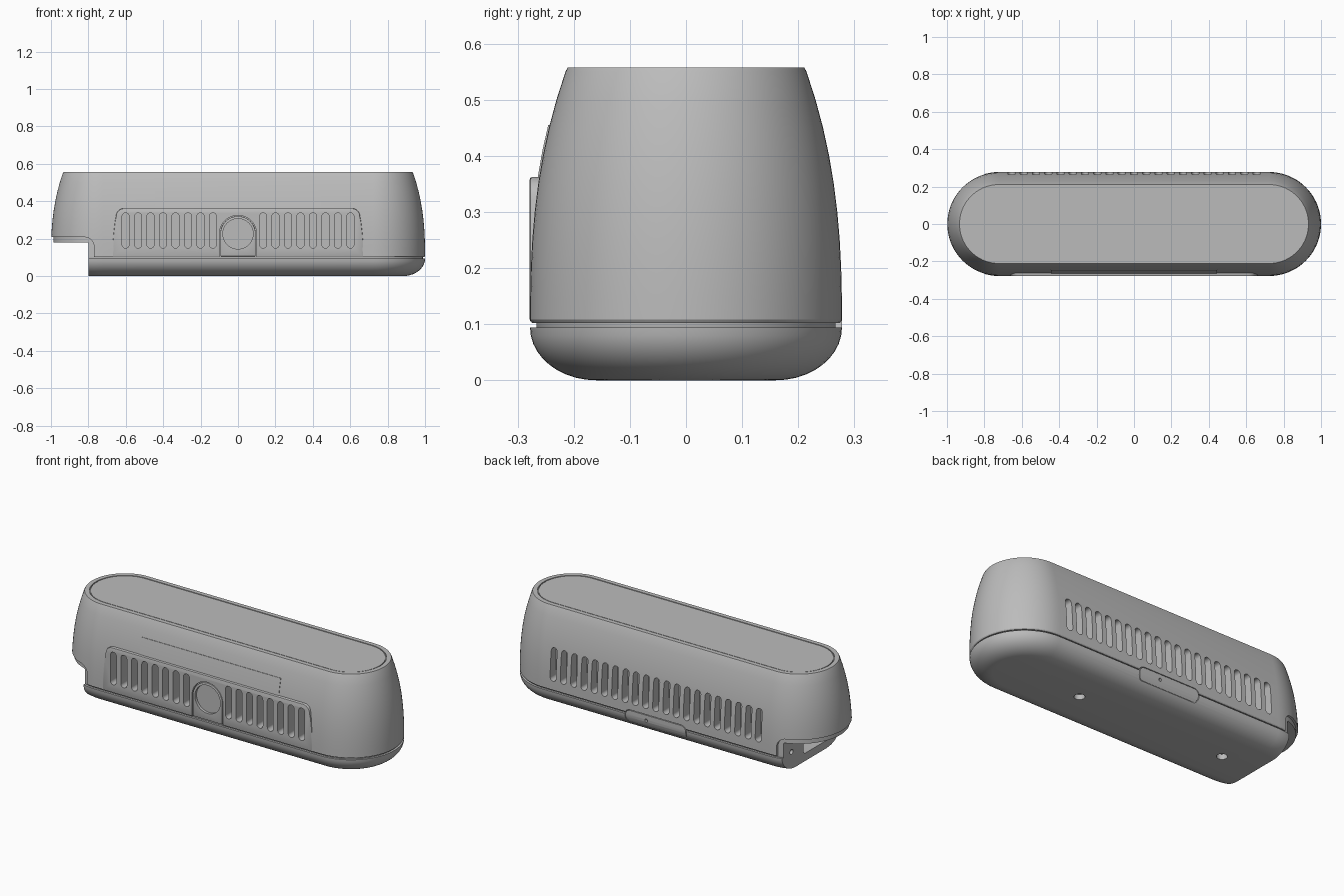
import bpy, bmesh
from math import sin, cos, pi
from mathutils import Vector

if "Cube" in bpy.data.objects:
    bpy.data.objects.remove(bpy.data.objects["Cube"])

GREY = (0.5, 0.5, 0.5, 1)
grey = bpy.data.materials.new("mid grey")
grey.diffuse_color = GREY
grey.use_nodes = True
grey.node_tree.nodes["Principled BSDF"].inputs["Base Color"].default_value = GREY

HALF = 0.722   # distance from the middle to the centre of each round end
helpers = []


def skin(name, stacks):
    """Capped skin over one or more stacks of matching rings."""
    bm = bmesh.new()
    for rings in stacks:
        rows = [[bm.verts.new(p) for p in ring] for ring in rings]
        n = len(rows[0])
        for low, high in zip(rows, rows[1:]):
            for i in range(n):
                j = (i + 1) % n
                bm.faces.new((low[i], low[j], high[j], high[i]))
        bm.faces.new(rows[0][::-1])
        bm.faces.new(rows[-1])
    bmesh.ops.recalc_face_normals(bm, faces=bm.faces)
    mesh = bpy.data.meshes.new(name)
    bm.to_mesh(mesh)
    bm.free()
    obj = bpy.data.objects.new(name, mesh)
    bpy.context.collection.objects.link(obj)
    return obj


def rounded(cu, cv, hu, hv, r, n=8):
    """Rounded rectangle outline; becomes a slot or circle at full radius."""
    pts = []
    for q, (su, sv) in enumerate(((1, 1), (-1, 1), (-1, -1), (1, -1))):
        for i in range(n + 1):
            a = (q + i / n) * pi / 2
            p = Vector((cu + su * (hu - r) + r * cos(a), cv + sv * (hv - r) + r * sin(a)))
            if not pts or min((p - pts[-1]).length, (p - pts[0]).length) > 1e-5:
                pts.append(p)
    return pts


def loft(name, profile):
    return skin(name, [[[(u, v, z) for u, v in rounded(0, 0, HALF + w, w, w, 18)]
                        for w, z in profile]])


def prism(name, outlines, a, b, axis="Y"):
    place = {"X": lambda u, v, t: (t, u, v),
             "Y": lambda u, v, t: (u, t, v),
             "Z": lambda u, v, t: (u, v, t)}[axis]
    return skin(name, [[[place(u, v, t) for u, v in o] for t in (a, b)] for o in outlines])


def cutter(*args):
    obj = prism(*args)
    obj.hide_render = True
    helpers.append(obj)
    return obj


def bake(obj):
    graph = bpy.context.evaluated_depsgraph_get()
    mesh = bpy.data.meshes.new_from_object(obj.evaluated_get(graph))
    obj.modifiers.clear()
    obj.data = mesh


def cut(obj, *tools, operation="DIFFERENCE"):
    for tool in tools:
        mod = obj.modifiers.new("cut", "BOOLEAN")
        mod.operation, mod.solver, mod.object = operation, "EXACT", tool
        bake(obj)


def bevel(obj, width):
    mod = obj.modifiers.new("bevel", "BEVEL")
    mod.width, mod.segments, mod.limit_method = width, 2, "ANGLE"
    bake(obj)


def wall(z):
    return 0.278 - 0.065 * ((z - 0.1) / 0.455) ** 2.5


# Profiles as (half width, height)
base_profile = [(0.16 + 0.118 * sin(i * pi / 20), 0.094 * (1 - cos(i * pi / 20)))
                for i in range(11)]
side = [(wall(z), z) for z in (0.108, 0.15, 0.2, 0.25, 0.3, 0.35, 0.4, 0.45, 0.5, 0.55)]
lid = [(0.211, 0.557), (0.186, 0.557), (0.186, 0.549), (0.181, 0.549), (0.181, 0.556)]

base = loft("base", base_profile)
shell = loft("shell", [(0.274, 0.102)] + side + lid)
core = loft("inner_lip", [(0.25, 0.05), (0.266, 0.094)] + [(w - 0.012, z) for w, z in side[:-1]])
hull = loft("hull_helper", base_profile + side)
hull.hide_render = True
helpers.append(hull)

# Front grille panel with rounded upper corners
right = [(0.67, 0.104), (0.668, 0.2), (0.658, 0.29)]
right += [(0.61 + 0.042 * cos(i * pi / 12), 0.32 + 0.042 * sin(i * pi / 12)) for i in range(7)]
outline = right + [(-x, z) for x, z in reversed(right)]
panel = prism("grille_panel", [outline], -0.2785, -0.21)
bevel(panel, 0.004)


def arch(r, bottom):
    top = [(r * cos(i * pi / 24), 0.226 + r * sin(i * pi / 24)) for i in range(25)]
    return [(r, bottom)] + top + [(-r, bottom)]


# Round socket in an arched surround
socket = prism("socket_surround", [arch(0.094, 0.106)], -0.278, -0.2)
bevel(socket, 0.002)
cut(socket, cutter("socket_cutter", [rounded(0, 0.226, 0.081, 0.081, 0.081, 12)], -0.4, -0.215))

# Vent slots, front and back, and the arch pocket
front_slots = [rounded(s * (0.134 + 0.0667 * i), 0.244, 0.019, 0.094, 0.019)
               for s in (-1, 1) for i in range(8)]
back_slots = [rounded(0.0655 * i, 0.25, 0.019, 0.094, 0.019) for i in range(-10, 11)]
front_cut = cutter("front_slot_cutter", front_slots, -0.4, -0.222)
back_cut = cutter("back_slot_cutter", back_slots, 0.4, 0.222)
arch_cut = cutter("arch_cutter", [arch(0.099, 0.102)], -0.4, -0.262)
core_arch_cut = cutter("core_arch_cutter", [rounded(0, 0.226, 0.09, 0.09, 0.09, 12)], -0.4, -0.21)

# Rear cover tab, shaped flush with the body
tab = prism("rear_tab", [rounded(0, 0.084, 0.192, 0.035, 0.028)], 0.24, 0.4)
cut(tab, hull, operation="INTERSECT")
cut(tab, cutter("tab_hole_cutter", [rounded(0.06, 0.088, 0.009, 0.009, 0.009)], 0.4, 0.26))
tab_cut = cutter("tab_cutter", [rounded(0, 0.084, 0.196, 0.039, 0.032)], 0.4, 0.262)

# End notch, with a stepped lip around it
shell_notch = cutter("shell_notch_cutter", [rounded(-1.07, 0, 0.3, 0.208, 0.05)], -0.5, 0.5)
base_notch = cutter("base_notch_cutter", [rounded(-1.1, 0, 0.3, 0.18, 0.008)], -0.5, 0.5)
end_pocket = cutter("end_pocket_cutter", [rounded(-0.07, 0.095, 0.14, 0.05, 0.015),
                                          rounded(0.18, 0.1, 0.014, 0.014, 0.014)],
                    -0.9, -0.7, "X")

# Screw holes underneath
screw_cut = cutter("screw_cutter", [rounded(x, 0, 0.028, 0.028, 0.028) for x in (-0.58, 0.36)],
                   -0.1, 0.03, "Z")

cut(panel, front_cut, arch_cut)
cut(shell, shell_notch, front_cut, back_cut, arch_cut, core_arch_cut, tab_cut)
cut(core, base_notch, front_cut, back_cut, core_arch_cut, end_pocket)
cut(base, base_notch, tab_cut, end_pocket, screw_cut)

# Thin sloping plate above the grille
plate = prism("upper_plate", [[(-0.2645, 0.36), (-0.2558, 0.41), (-0.2455, 0.455),
                               (-0.23, 0.455), (-0.23, 0.36)]], -0.445, 0.445, "X")

for helper in helpers:
    bpy.data.objects.remove(helper)

for part in (base, shell, core, panel, socket, tab, plate):
    part.data.materials.clear()
    part.data.materials.append(grey)
    bpy.ops.object.select_all(action="DESELECT")
    part.select_set(True)
    bpy.context.view_layer.objects.active = part
    bpy.ops.object.shade_smooth_by_angle(angle=0.5)
